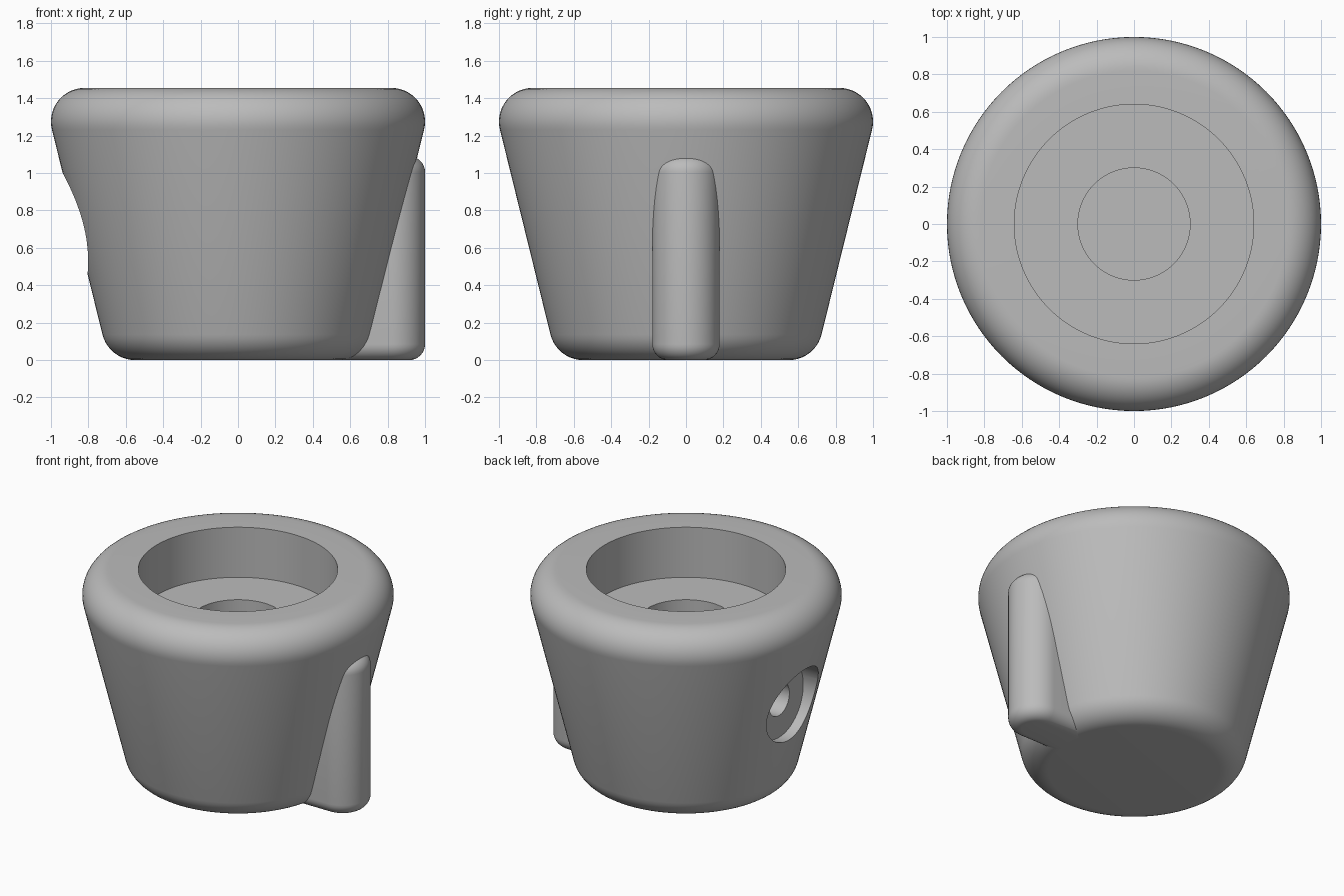
import bpy, bmesh, math
from mathutils import Matrix, Vector

cube = bpy.data.objects.get("Cube")
if cube:
    bpy.data.objects.remove(cube)

grey = bpy.data.materials.new("mid_grey")
grey.use_nodes = True
colour = (0.5, 0.5, 0.5, 1)
grey.diffuse_color = colour
grey.node_tree.nodes["Principled BSDF"].inputs["Base Color"].default_value = colour


def make_object(name, bm):
    bmesh.ops.recalc_face_normals(bm, faces=bm.faces)
    mesh = bpy.data.meshes.new(name)
    bm.to_mesh(mesh)
    bm.free()
    mesh.materials.append(grey)
    obj = bpy.data.objects.new(name, mesh)
    bpy.context.collection.objects.link(obj)
    return obj


def activate(obj):
    bpy.ops.object.select_all(action="DESELECT")
    obj.select_set(True)
    bpy.context.view_layer.objects.active = obj


def arc(cx, cy, radius, start, end, steps):
    angles = [math.radians(start + (end - start) * i / steps) for i in range(steps + 1)]
    return [(cx + radius * math.cos(a), cy + radius * math.sin(a)) for a in angles]


def cylinder_along_x(name, radius, x0, x1, z):
    bm = bmesh.new()
    place = Matrix.Translation(((x0 + x1) / 2, 0, z)) @ Matrix.Rotation(math.pi / 2, 4, "Y")
    bmesh.ops.create_cone(bm, cap_ends=True, segments=64, radius1=radius,
                          radius2=radius, depth=x1 - x0, matrix=place)
    return make_object(name, bm)


# Knob body: tapered, rounded profile with a stepped bore, spun around z
profile = [(0, 0)]
profile += arc(0.55, 0.18, 0.18, -90, -14, 10)
profile += arc(0.82, 1.275, 0.18, -14, 90, 14)
profile += [(0.64, 1.455), (0.64, 1.1), (0.3, 1.1), (0.3, 0.3), (0, 0.3)]
bm = bmesh.new()
verts = [bm.verts.new((r, 0, z)) for r, z in profile]
edges = [bm.edges.new(pair) for pair in zip(verts, verts[1:])]
bmesh.ops.spin(bm, geom=verts + edges, cent=(0, 0, 0), axis=(0, 0, 1),
               angle=math.tau, steps=128, use_duplicate=False)
bmesh.ops.remove_doubles(bm, verts=bm.verts, dist=1e-4)
body = make_object("knob_body", bm)

# Set screw hole: wide counterbore and narrow hole through to the bore
for cutter in (cylinder_along_x("counterbore_cutter", 0.27, -1.2, -0.73, 0.73),
               cylinder_along_x("screw_hole_cutter", 0.115, -0.9, -0.1, 0.73)):
    cutter.hide_render = True
    activate(body)
    cut = body.modifiers.new("cut", "BOOLEAN")
    cut.operation, cut.solver, cut.object = "DIFFERENCE", "EXACT", cutter
    bpy.ops.object.modifier_apply(modifier=cut.name)
    bpy.data.objects.remove(cutter)

# Pointer fin: round-nosed upright slab with rounded top and bottom rims
outline = [(0.45, -0.18)] + arc(0.82, 0, 0.18, -90, 90, 32) + [(0.45, 0.18)]
bm = bmesh.new()
base = bm.faces.new([bm.verts.new((x, y, 0)) for x, y in outline])
top = bmesh.ops.extrude_face_region(bm, geom=[base], use_keep_orig=True)["geom"]
bmesh.ops.translate(bm, vec=Vector((0, 0, 1.09)),
                    verts=[v for v in top if isinstance(v, bmesh.types.BMVert)])
rims = [e for e in bm.edges if abs(e.verts[0].co.z - e.verts[1].co.z) < 1e-4]
bmesh.ops.bevel(bm, geom=rims, offset=0.085, segments=8, profile=0.5, affect="EDGES")
fin = make_object("pointer_fin", bm)

for obj in (body, fin):
    activate(obj)
    bpy.ops.object.shade_smooth_by_angle(angle=math.radians(30))
